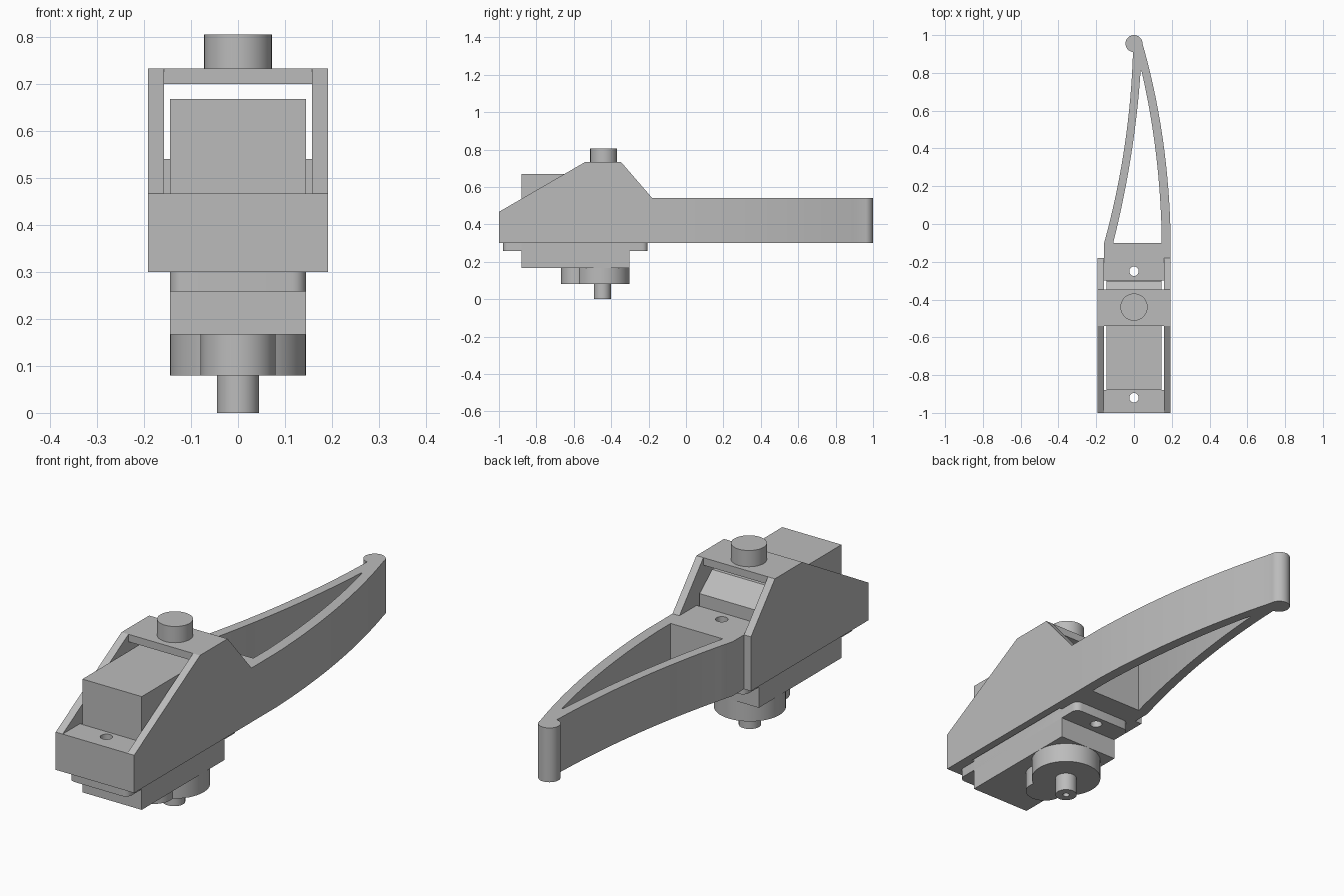
import bpy, bmesh, math
from mathutils import Vector

cube = bpy.data.objects.get("Cube")
if cube:
    bpy.data.objects.remove(cube, do_unlink=True)

GREY = bpy.data.materials.new("plain_grey")
GREY.use_nodes = True
GREY.diffuse_color = (0.5, 0.5, 0.5, 1)
GREY.node_tree.nodes["Principled BSDF"].inputs["Base Color"].default_value = (0.5, 0.5, 0.5, 1)


def prism(name, points, lo, hi, axis="z"):
    """Extrude an outline along z (points are x, y) or along x (points are y, z)."""
    bm = bmesh.new()
    place = (lambda p: (p[0], p[1], lo)) if axis == "z" else (lambda p: (lo, p[0], p[1]))
    face = bm.faces.new([bm.verts.new(place(p)) for p in points])
    new = bmesh.ops.extrude_face_region(bm, geom=[face])["geom"]
    step = Vector((0, 0, hi - lo)) if axis == "z" else Vector((hi - lo, 0, 0))
    bmesh.ops.translate(bm, vec=step, verts=[g for g in new if isinstance(g, bmesh.types.BMVert)])
    bmesh.ops.recalc_face_normals(bm, faces=bm.faces)
    mesh = bpy.data.meshes.new(name)
    bm.to_mesh(mesh)
    bm.free()
    mesh.materials.append(GREY)
    ob = bpy.data.objects.new(name, mesh)
    bpy.context.collection.objects.link(ob)
    return ob


def box(name, x, y0, y1, z0, z1):
    return prism(name, [(-x, y0), (x, y0), (x, y1), (-x, y1)], z0, z1)


def cylinder(name, r, y, z0, z1, n=48):
    ring = [(r * math.cos(math.tau * i / n), y + r * math.sin(math.tau * i / n)) for i in range(n)]
    return prism(name, ring, z0, z1)


def bezier(a, c, b, n=16):
    a, b, c = Vector(a), Vector(b), Vector(c)
    return [a * (1 - t) ** 2 + c * 2 * t * (1 - t) + b * t * t for t in (i / n for i in range(n + 1))]


def combine(target, others, operation):
    for other in others:
        mod = target.modifiers.new("combine", "BOOLEAN")
        mod.operation, mod.solver, mod.object = operation, "EXACT", other
        with bpy.context.temp_override(object=target, active_object=target):
            bpy.ops.object.modifier_apply(modifier=mod.name)
        bpy.data.objects.remove(other, do_unlink=True)


def screw_holes():
    return [cylinder("hole_cutter", 0.025, y, 0.2, 0.6, 24) for y in (-0.92, -0.25)]


# Jaw: one curved outline with a tapering window, ending in a round tip
OUT, IN, LOW, HIGH = 0.192, 0.158, 0.30, 0.54
outline = [(-IN, -0.3), (IN, -0.3), (IN, -0.18), (OUT, -0.18)]
outline += bezier((OUT, 0), (0.175, 0.5), (0.045, 0.955))
outline += bezier((-0.005, 0.92), (-0.02, 0.4), (-IN, -0.1))
jaw = prism("curved_jaw", outline, LOW, HIGH)
window = bezier((0.145, 0), (0.13, 0.42), (0.04, 0.81))
window += bezier((0.035, 0.81), (0.005, 0.36), (-0.11, -0.1)) + [Vector((0.145, -0.1))]
combine(jaw, [prism("window_cutter", window, 0.2, 0.7)], "DIFFERENCE")
combine(jaw, [cylinder("jaw_tip", 0.045, 0.955, LOW, HIGH)], "UNION")
combine(jaw, screw_holes(), "DIFFERENCE")

# Motor bracket: sloped cheeks, front block, bridge and pivot boss
bracket = box("motor_bracket", OUT, -1, -0.878, LOW, 0.467)
cheek = [(-1, LOW), (-1, 0.467), (-0.54, 0.733), (-0.347, 0.733), (-0.18, HIGH), (-0.18, LOW)]
cheeks = [prism("cheek", cheek, *sorted((side * IN, side * OUT)), axis="x") for side in (-1, 1)]
bridge = box("bridge", OUT, -0.54, -0.347, 0.70, 0.733)
combine(bracket, cheeks + [bridge], "UNION")
combine(bracket, screw_holes(), "DIFFERENCE")
boss = cylinder("pivot_boss", 0.072, -0.44, 0.73, 0.805)

# Motor body with a sloped upper rear corner
W = 0.145
profile = [(-0.88, 0.167), (-0.88, 0.668), (-0.39, 0.668), (-0.302, 0.595), (-0.302, 0.167)]
body = prism("motor_body", profile, -W, W, axis="x")

# Mounting flange with rounded corners
corner, flange_pts = 0.03, []
for i, (x, y) in enumerate([(W, -0.205), (-W, -0.205), (-W, -0.978), (W, -0.978)]):
    cx, cy = x - math.copysign(corner, x), y + (-corner if i < 2 else corner)
    for k in range(6):
        a = math.pi / 2 * (i + k / 5)
        flange_pts.append((cx + corner * math.cos(a), cy + corner * math.sin(a)))
flange = prism("mounting_flange", flange_pts, 0.258, LOW)
combine(flange, screw_holes(), "DIFFERENCE")

# Gear housing: large round with a small lobe, then the hollow output shaft
housing = cylinder("gear_housing", W, -0.447, 0.08, 0.17)
combine(housing, [cylinder("gear_lobe", 0.08, -0.587, 0.08, 0.17)], "UNION")
shaft = cylinder("output_shaft", 0.045, -0.447, 0, 0.09)
combine(shaft, [cylinder("bore_cutter", 0.014, -0.447, -0.05, 0.06, 16)], "DIFFERENCE")

# Smooth the round walls and keep the edges sharp
bpy.ops.object.select_all(action="DESELECT")
for ob in (jaw, bracket, boss, body, flange, housing, shaft):
    ob.select_set(True)
    bpy.context.view_layer.objects.active = ob
bpy.ops.object.shade_smooth_by_angle(angle=math.radians(30))
